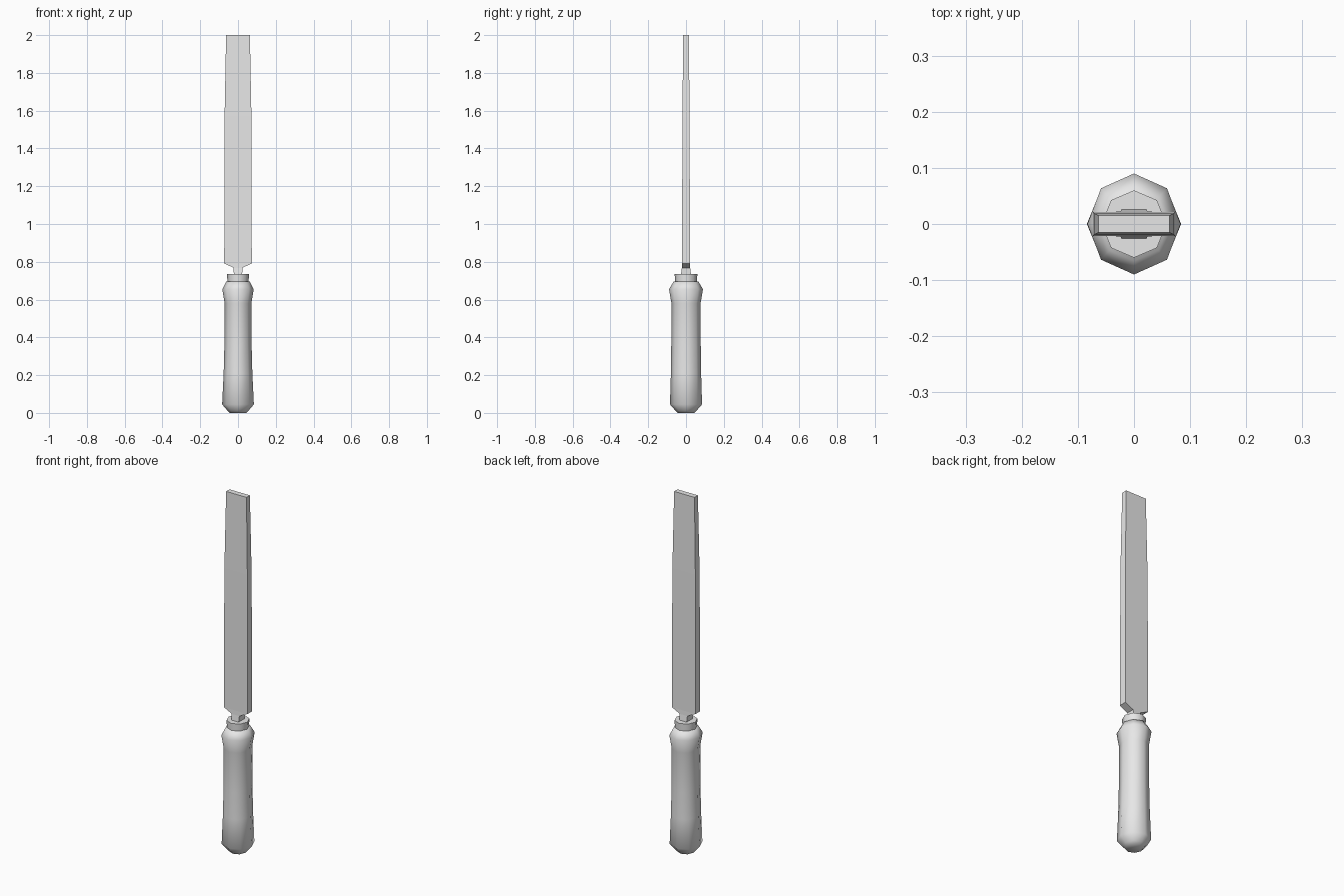
import bpy, bmesh, math

old = bpy.data.objects.get("Cube")
if old:
    bpy.data.objects.remove(old, do_unlink=True)


def make_material(name, colour):
    mat = bpy.data.materials.new(name)
    mat.use_nodes = True
    mat.diffuse_color = colour
    mat.node_tree.nodes["Principled BSDF"].inputs["Base Color"].default_value = colour
    return mat


def octagon(rx, ry):
    steps = [i * math.tau / 8 for i in range(8)]
    return [(rx * math.cos(a), ry * math.sin(a)) for a in steps]


def rectangle(hx, hy):
    return [(-hx, -hy), (hx, -hy), (hx, hy), (-hx, hy)]


def loft(name, section, rings, mat, smooth=None):
    """Skin a stack of (z, half width, half depth) sections and cap both ends."""
    bm = bmesh.new()
    loops = [[bm.verts.new((x, y, z)) for x, y in section(hx, hy)]
             for z, hx, hy in rings]
    for low, high in zip(loops, loops[1:]):
        for i in range(len(low)):
            j = (i + 1) % len(low)
            bm.faces.new((low[i], low[j], high[j], high[i]))
    bm.faces.new(loops[0][::-1])
    bm.faces.new(loops[-1])
    bmesh.ops.recalc_face_normals(bm, faces=bm.faces)
    mesh = bpy.data.meshes.new(name)
    bm.to_mesh(mesh)
    bm.free()
    mesh.materials.append(mat)
    obj = bpy.data.objects.new(name, mesh)
    bpy.context.collection.objects.link(obj)
    if smooth:
        bpy.ops.object.select_all(action='DESELECT')
        obj.select_set(True)
        bpy.context.view_layer.objects.active = obj
        bpy.ops.object.shade_smooth_by_angle(angle=math.radians(smooth))
    return obj


grey = make_material("plain grey", (0.8, 0.8, 0.8, 1))

# Grip: flared butt, slim waist, rounded shoulder
loft("handle", octagon, [
    (0.0, 0.045, 0.045),
    (0.012, 0.056, 0.056),
    (0.045, 0.084, 0.085),
    (0.21, 0.076, 0.08),
    (0.36, 0.072, 0.078),
    (0.58, 0.071, 0.077),
    (0.655, 0.083, 0.09),
    (0.695, 0.062, 0.066),
], grey, smooth=65)

# Collar around the tang
loft("ferrule", octagon, [
    (0.69, 0.056, 0.058),
    (0.735, 0.058, 0.06),
], grey, smooth=50)

# Tang, angled shoulders and tapering blade
loft("blade", rectangle, [
    (0.70, 0.022, 0.027),
    (0.735, 0.022, 0.026),
    (0.768, 0.024, 0.022),
    (0.792, 0.073, 0.021),
    (1.57, 0.071, 0.019),
    (2.0, 0.063, 0.015),
], grey)
